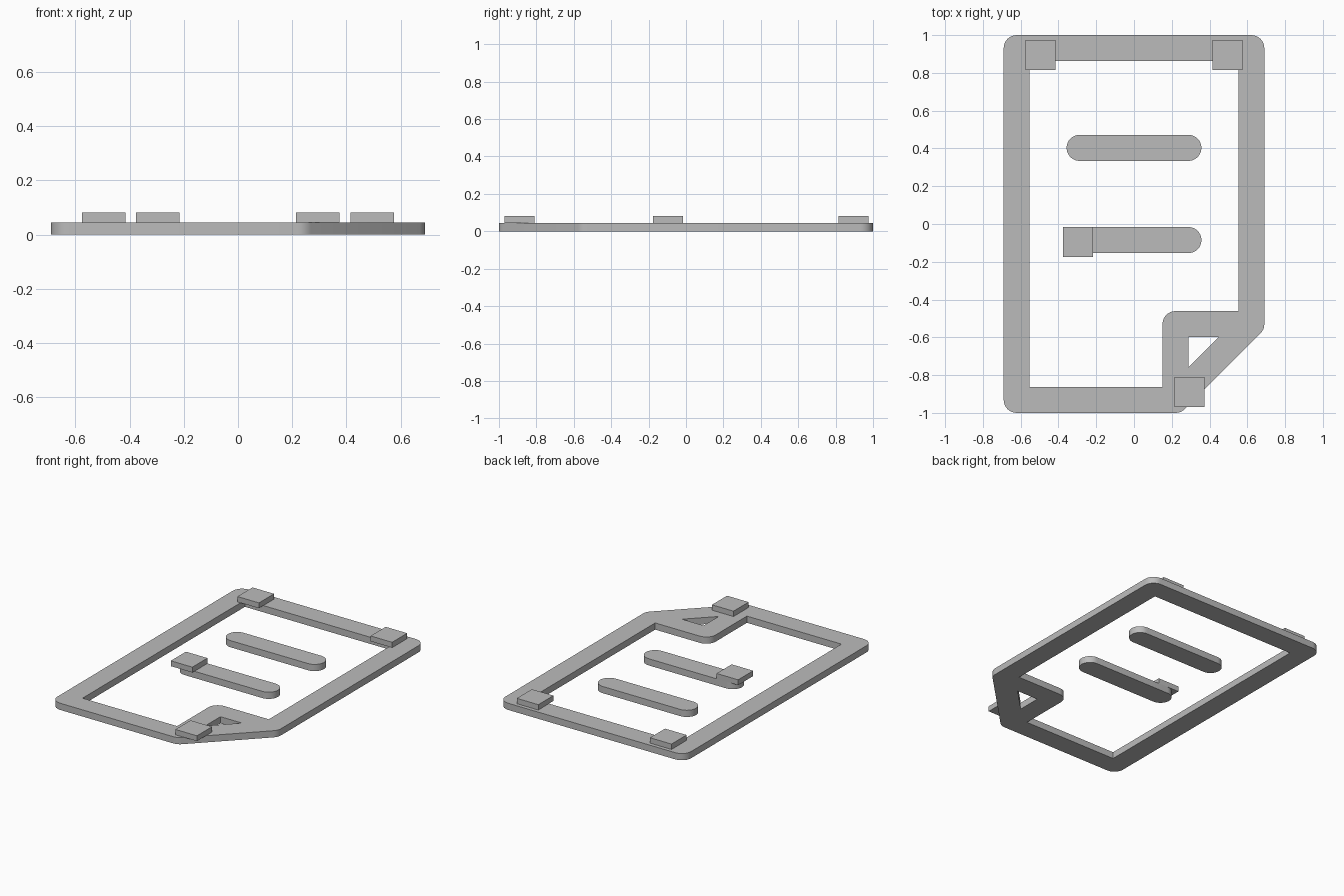
import bpy, bmesh
from math import cos, sin, radians

cube = bpy.data.objects.get("Cube")
if cube:
    bpy.data.objects.remove(cube, do_unlink=True)

R = 0.069          # half the stroke width
THICK = 0.045      # height of the strokes
PAD_TOP = 0.081    # top of the raised pads
PAD = 0.08         # half the pad width
SIDE, END = 0.69 - R, 1 - R
FOLD_X, FOLD_Y = 0.22, -0.53

grey = bpy.data.materials.new("plain_grey")
grey.use_nodes = True
colour = (0.5, 0.5, 0.5, 1)
grey.diffuse_color = colour
grey.node_tree.nodes["Principled BSDF"].inputs["Base Color"].default_value = colour


def arc(x, y, start, end, steps=8):
    """Points on a stroke-width arc, angles in degrees."""
    angles = [radians(start + (end - start) * i / steps) for i in range(steps + 1)]
    return [(x + R * cos(a), y + R * sin(a)) for a in angles]


def slab(name, loops, z0, z1):
    """Solid plate from an outer loop and optional hole loops."""
    bm = bmesh.new()
    for loop in loops:
        verts = [bm.verts.new((x, y, z0)) for x, y in loop]
        for a, b in zip(verts, verts[1:] + verts[:1]):
            bm.edges.new((a, b))
    bmesh.ops.triangle_fill(bm, use_beauty=True, edges=bm.edges[:], normal=(0, 0, 1))
    top = bmesh.ops.extrude_face_region(bm, geom=bm.faces[:], use_keep_orig=True)
    moved = [g for g in top["geom"] if isinstance(g, bmesh.types.BMVert)]
    bmesh.ops.translate(bm, verts=moved, vec=(0, 0, z1 - z0))
    bmesh.ops.recalc_face_normals(bm, faces=bm.faces[:])
    mesh = bpy.data.meshes.new(name)
    bm.to_mesh(mesh)
    bm.free()
    mesh.materials.append(grey)
    obj = bpy.data.objects.new(name, mesh)
    bpy.context.collection.objects.link(obj)
    bpy.ops.object.select_all(action="DESELECT")
    obj.select_set(True)
    bpy.context.view_layer.objects.active = obj
    bpy.ops.object.shade_smooth_by_angle(angle=radians(30))
    return obj


# Page border with a cut corner, a page opening and the folded corner's hole
outer = (arc(SIDE, END, 0, 90) + arc(-SIDE, END, 90, 180)
         + arc(-SIDE, -END, 180, 270) + arc(FOLD_X, -END, 270, 315, 4)
         + arc(SIDE, FOLD_Y, 315, 360, 4))
in_x, in_y = SIDE - R, END - R
opening = ([(in_x, in_y), (-in_x, in_y), (-in_x, -in_y), (FOLD_X - R, -in_y)]
           + arc(FOLD_X, FOLD_Y, 180, 90) + [(in_x, FOLD_Y + R)])
hx, hy = FOLD_X + R, FOLD_Y - R
leg = 0.16
fold_hole = [(hx, hy), (hx, hy - leg), (hx + leg, hy)]
slab("page_frame", [outer, opening, fold_hole], 0, THICK)

# Rounded text bars
for name, y in (("upper_bar", 0.403), ("lower_bar", -0.085)):
    slab(name, [arc(0.288, y, -90, 90, 16) + arc(-0.288, y, 90, 270, 16)], 0, THICK)

# Raised square pads
for name, x, y in (("back_right_pad", -0.495, 0.895), ("back_left_pad", 0.495, 0.895),
                   ("middle_pad", -0.296, -0.096), ("fold_pad", 0.294, -0.89)):
    square = [(x - PAD, y - PAD), (x + PAD, y - PAD), (x + PAD, y + PAD), (x - PAD, y + PAD)]
    slab(name, [square], THICK, PAD_TOP)
